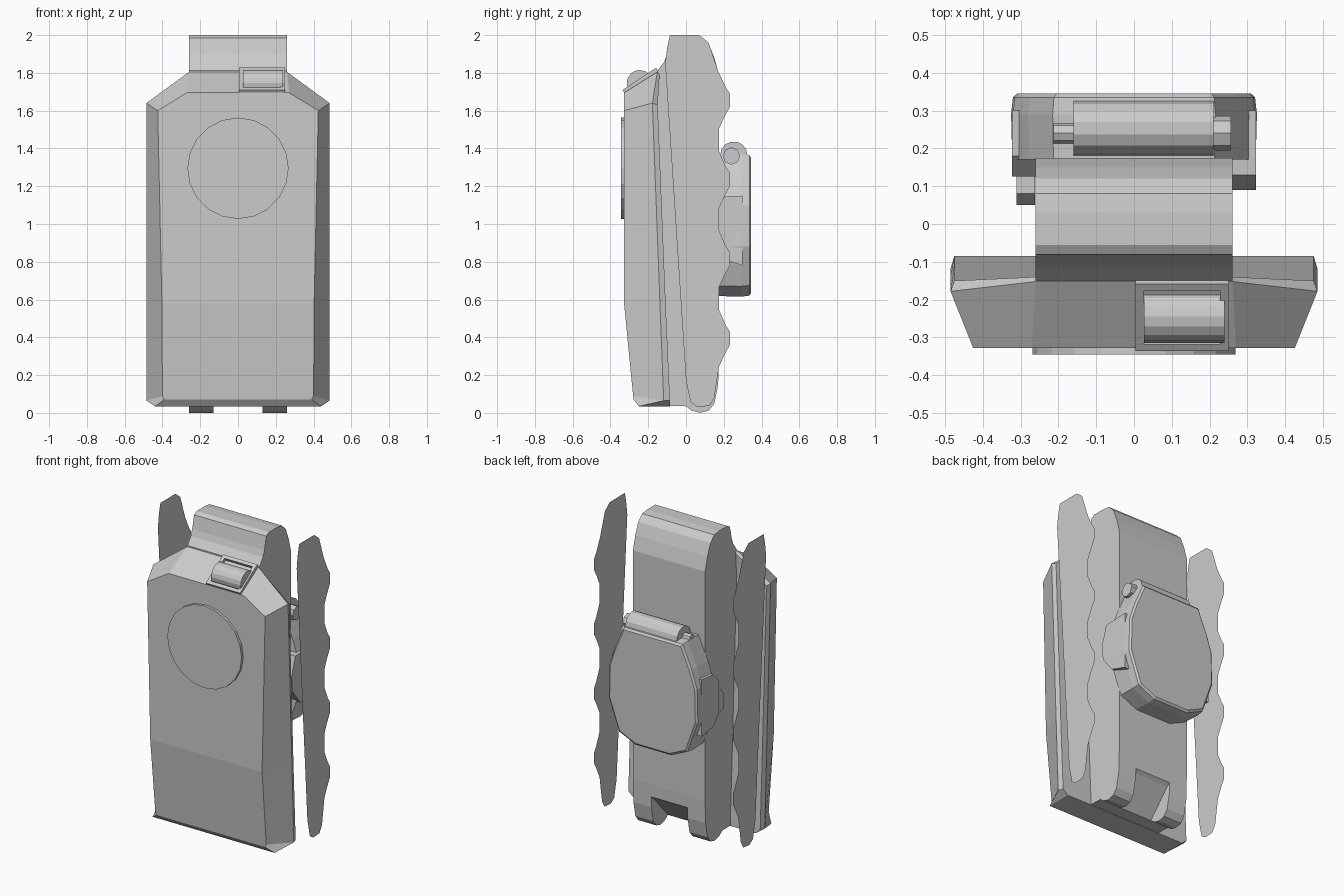
import bpy, bmesh
from math import pi, atan2, hypot
from mathutils import Matrix

if "Cube" in bpy.data.objects:
    bpy.data.objects.remove(bpy.data.objects["Cube"])


def make(name, verts, faces):
    me = bpy.data.meshes.new(name)
    me.from_pydata(verts, [], faces)
    bm = bmesh.new()
    bm.from_mesh(me)
    bmesh.ops.recalc_face_normals(bm, faces=bm.faces)
    bm.to_mesh(me)
    bm.free()
    ob = bpy.data.objects.new(name, me)
    bpy.context.collection.objects.link(ob)
    return ob


def prism(name, profile, x0, x1):
    """Extrude a (y, z) profile along x."""
    n = len(profile)
    verts = [(x, y, z) for x in (x0, x1) for y, z in profile]
    faces = [(i, (i + 1) % n, n + (i + 1) % n, n + i) for i in range(n)]
    return make(name, verts, faces + [tuple(range(n)), tuple(range(n, 2 * n))])


def mirrored_loft(name, half_rings):
    """Bridge rings given as right halves; cap ends with strips across x = 0."""
    n = len(half_rings[0])
    m = 2 * n
    verts, faces = [], []
    for ring in half_rings:
        verts += ring + [(-x, y, z) for x, y, z in reversed(ring)]
    for r in range(len(half_rings) - 1):
        faces += [(r*m + i, r*m + (i + 1) % m, (r + 1)*m + (i + 1) % m, (r + 1)*m + i)
                  for i in range(m)]
    for b in (0, (len(half_rings) - 1) * m):
        faces += [(b + i, b + i + 1, b + m - 2 - i, b + m - 1 - i) for i in range(n - 1)]
    return make(name, verts, faces)


def cylinder(name, loc, r, depth, axis, sides):
    rot = Matrix.Rotation(pi / 2, 4, 'Y' if axis == 'x' else 'X')
    bm = bmesh.new()
    bmesh.ops.create_cone(bm, cap_ends=True, segments=sides, radius1=r, radius2=r,
                          depth=depth, matrix=Matrix.Translation(loc) @ rot)
    me = bpy.data.meshes.new(name)
    bm.to_mesh(me)
    bm.free()
    ob = bpy.data.objects.new(name, me)
    bpy.context.collection.objects.link(ob)
    return ob


# Main body with rounded top and feet
body = prism("main_body", [
    (-.15, .04), (0, .035), (.03, .012), (.075, 0), (.12, .012), (.15, .05), (.17, .15),
    (.175, .3), (.175, 1.79), (.15, 1.88), (.12, 1.955), (.08, 1.993), (.03, 2), (-.055, 2),
    (-.08, 1.985), (-.1, 1.9), (-.115, 1.86), (-.15, 1.812)], -.26, .26)
cutter = prism("foot_gap_cutter", [(.2, .24), (.15, .2), (0, .035), (0, -.05), (.2, -.05)],
               -.13, .13)
cutter.hide_render = True
mod = body.modifiers.new("foot_gap", 'BOOLEAN')
mod.operation, mod.object, mod.solver = 'DIFFERENCE', cutter, 'EXACT'
bpy.context.view_layer.objects.active = body
bpy.ops.object.modifier_apply(modifier=mod.name)
bpy.data.objects.remove(cutter)

# Faceted front shell
mirrored_loft("front_shell", [
    [(.39, -.278, .07), (.4, -.28, .09), (.403, -.328, .58), (.425, -.328, 1.6), (.27, -.328, 1.695)],
    [(.44, -.25, .035), (.485, -.118, .065), (.485, -.138, .58), (.485, -.178, 1.64), (.26, -.152, 1.805)],
    [(.44, -.085, .035), (.475, -.085, .065), (.475, -.108, .58), (.475, -.15, 1.63), (.26, -.14, 1.79)]])

# Front disc
cylinder("front_disc", (0, -.33, 1.295), .268, .03, 'y', 20)

# Switch on the sloping shoulder: frame bars and roller
y0, z0, y1, z1 = -.328, 1.697, -.15, 1.815
slope, length = atan2(z1 - z0, y1 - y0), hypot(y1 - y0, z1 - z0)
place = Matrix.Translation((.127, (y0 + y1) / 2, (z0 + z1) / 2)) @ Matrix.Rotation(slope, 4, 'X')
bm = bmesh.new()
for cx, cy, sx, sy in [(-.112, 0, .022, length), (.112, 0, .022, length),
                       (0, -length/2 + .011, .246, .022), (0, length/2 - .011, .246, .022)]:
    bmesh.ops.create_cube(bm, size=1, matrix=place @ Matrix.Translation((cx, cy, 0))
                          @ Matrix.Diagonal((sx, sy, .03, 1)))
me = bpy.data.meshes.new("switch_frame")
bm.to_mesh(me)
bm.free()
bpy.context.collection.objects.link(bpy.data.objects.new("switch_frame", me))
cylinder("switch_roller", (.133, -.245, 1.746), .069, .212, 'x', 16)

# Thin scalloped side panels
panel = [(-.11, 1.85), (-.1, 1.93), (-.085, 2), (.07, 2), (.12, 1.96), (.17, 1.81)]
for k in range(4):
    c = 1.655 - .42 * k
    panel += [(.21, c + .07), (.232, c + .035), (.232, c - .035), (.205, c - .085), (.175, c - .15)]
    if k < 3:
        panel.append((.175, c - .27))
panel += [(.15, .08), (.125, .037), (.06, .032), (.025, .055), (0, .17)]
for side, x in (("left", -.5), ("right", .5)):
    make(side + "_side_panel", [(x, y, z) for y, z in panel], [tuple(range(len(panel)))])

# Back pod with chamfered lower edge
outline = [(.13, .615), (.25, .67), (.325, .88), (.32, 1.1), (.28, 1.22), (.215, 1.37)]


def pod_ring(y, s):
    return [(x * s, y, 1 + (z - 1) * s) for x, z in outline]


mirrored_loft("back_pod", [pod_ring(.17, .99), pod_ring(.29, 1), pod_ring(.335, .985),
                           pod_ring(.345, .95)])

# Pod side grips that wrap the body
prism("right_grip", [(.3, .78), (.18, .82), (.1, .92), (.09, 1.02), (.13, 1.14), (.3, 1.15)], .255, .323)
prism("left_grip", [(.3, .78), (.18, .8), (.125, .86), (.125, 1.08), (.18, 1.14), (.3, 1.15)], -.323, -.255)
prism("left_lug", [(.14, .85), (.05, .87), (.05, .96), (.08, 1), (.14, 1)], -.31, -.262)

# Pod hinge roller and pins
cylinder("hinge_roller", (.025, .253, 1.365), .072, .37, 'x', 14)
cylinder("left_hinge_pin", (-.185, .24, 1.365), .028, .055, 'x', 8)
cylinder("right_hinge_pin", (.232, .24, 1.36), .046, .05, 'x', 8)
